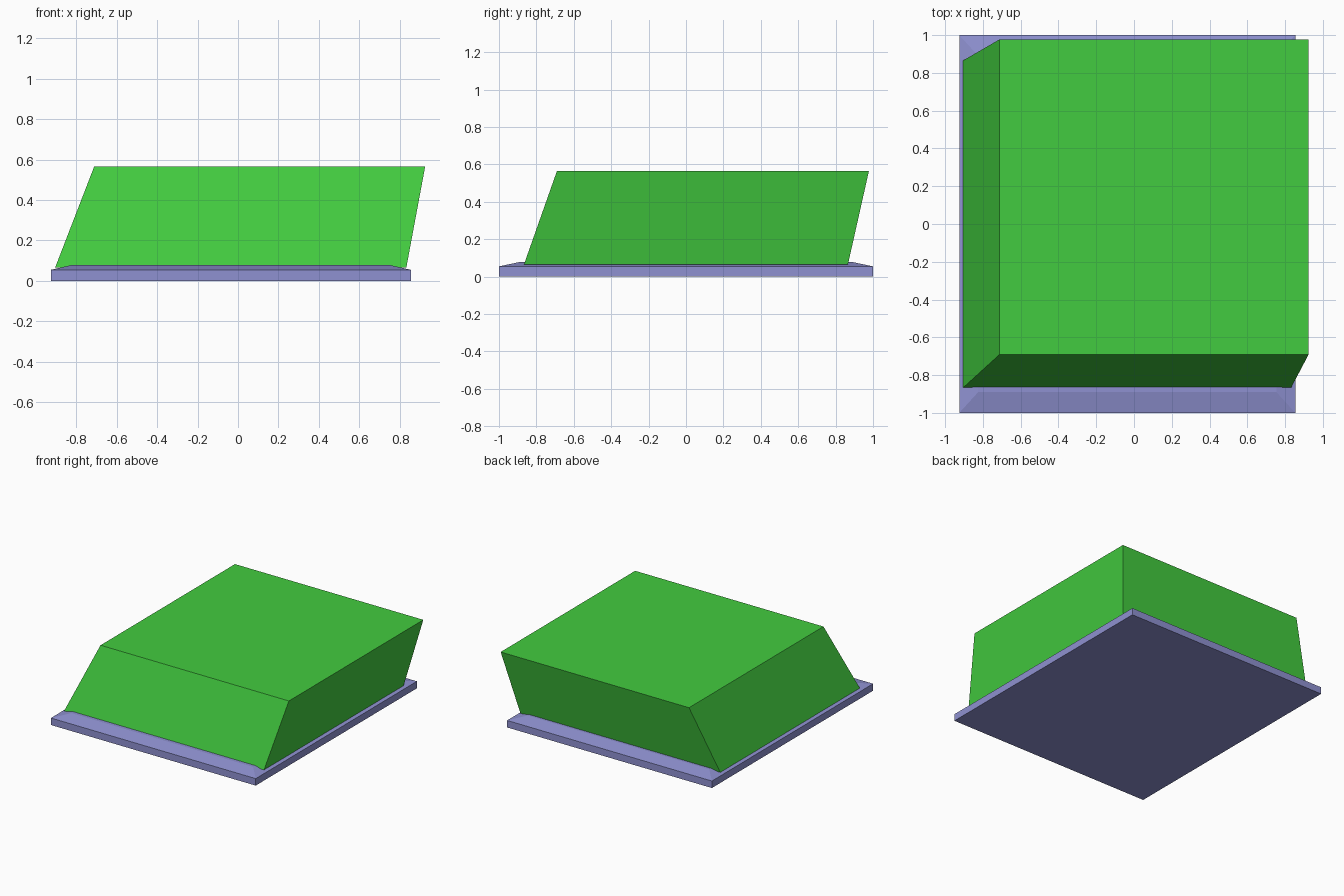
import bpy

if "Cube" in bpy.data.objects:
    bpy.data.objects.remove(bpy.data.objects["Cube"])


def rect(x0, x1, y0, y1, z):
    return [(x0, y0, z), (x1, y0, z), (x1, y1, z), (x0, y1, z)]


def loft(name, rings, colour):
    """Closed solid through a stack of four-cornered rings."""
    verts = [v for ring in rings for v in ring]
    top = 4 * (len(rings) - 1)
    faces = [(3, 2, 1, 0), tuple(range(top, top + 4))]
    for b in range(0, top, 4):
        for i in range(4):
            j = (i + 1) % 4
            faces.append((b + i, b + j, b + 4 + j, b + 4 + i))
    mesh = bpy.data.meshes.new(name)
    mesh.from_pydata(verts, [], faces)
    mat = bpy.data.materials.new(name + "_colour")
    mat.diffuse_color = colour
    mat.use_nodes = True
    mat.node_tree.nodes["Principled BSDF"].inputs["Base Color"].default_value = mat.diffuse_color
    mesh.materials.append(mat)
    obj = bpy.data.objects.new(name, mesh)
    bpy.context.collection.objects.link(obj)
    return obj


# Flat plinth with a shallow sloped rim
loft("base_plate", [
    rect(-0.925, 0.854, -1.0, 1.0, 0.0),
    rect(-0.925, 0.854, -1.0, 1.0, 0.055),
    rect(-0.825, 0.754, -0.89, 0.89, 0.078),
], (0.274, 0.285, 0.638, 1))

# Leaning block on top
loft("leaning_block", [
    rect(-0.904, 0.832, -0.866, 0.866, 0.066),
    rect(-0.711, 0.925, -0.69, 0.978, 0.565),
], (0.055, 0.6, 0.05, 1))
